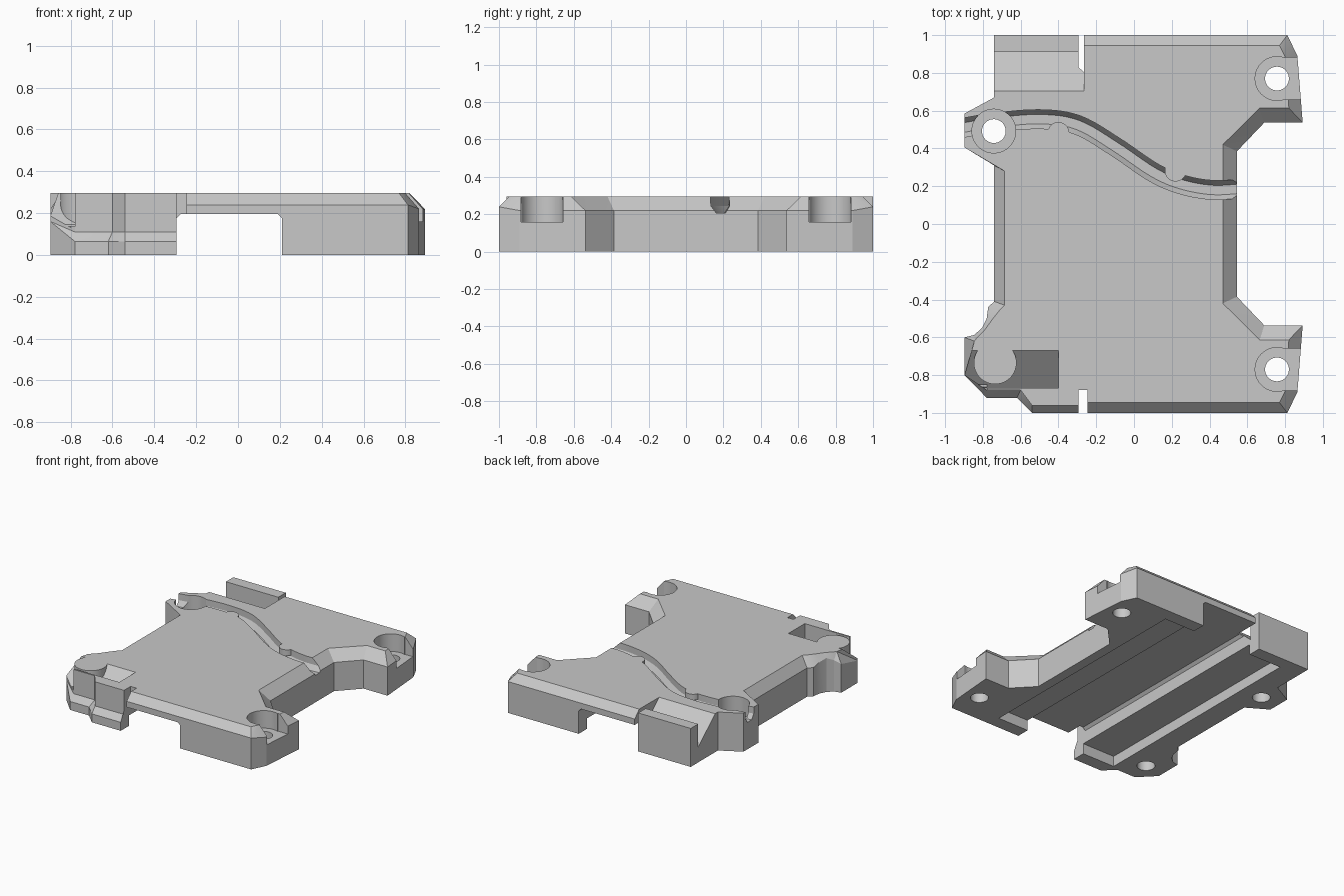
import bpy, bmesh, math
from mathutils import Vector

if "Cube" in bpy.data.objects:
    bpy.data.objects.remove(bpy.data.objects["Cube"])

TOP = 0.295
grey = bpy.data.materials.new("light grey")
grey.diffuse_color = (0.58, 0.58, 0.58, 1)
grey.use_nodes = True
grey.node_tree.nodes["Principled BSDF"].inputs["Base Color"].default_value = grey.diffuse_color


def make(name, rings):
    """Closed solid lofted through equal-length rings of points."""
    bm = bmesh.new()
    vs = [[bm.verts.new(p) for p in r] for r in rings]
    n = len(rings[0])
    bm.faces.new(vs[0])
    bm.faces.new(vs[-1])
    for a, b in zip(vs, vs[1:]):
        for i in range(n):
            j = (i + 1) % n
            bm.faces.new((a[i], a[j], b[j], b[i]))
    bmesh.ops.remove_doubles(bm, verts=bm.verts, dist=1e-5)
    bmesh.ops.triangulate(bm, faces=bm.faces)
    bmesh.ops.recalc_face_normals(bm, faces=bm.faces)
    me = bpy.data.meshes.new(name)
    bm.to_mesh(me)
    bm.free()
    ob = bpy.data.objects.new(name, me)
    bpy.context.collection.objects.link(ob)
    me.materials.append(grey)
    return ob


def cylinder(name, x, y, r, z0, z1, n=40):
    ring = [(x + r * math.cos(2 * math.pi * i / n), y + r * math.sin(2 * math.pi * i / n)) for i in range(n)]
    return make(name, [[(a, b, z) for a, b in ring] for z in (z0, z1)])


def box(name, x0, x1, y0, y1, z0, z1):
    return make(name, [[(x0, y0, z), (x1, y0, z), (x1, y1, z), (x0, y1, z)] for z in (z0, z1)])


def prism_x(name, prof, x0, x1):
    return make(name, [[(x, y, z) for y, z in prof] for x in (x0, x1)])


def cut(ob, cutter):
    m = ob.modifiers.new("cut", 'BOOLEAN')
    m.operation, m.solver, m.object = 'DIFFERENCE', 'EXACT', cutter
    bpy.context.view_layer.objects.active = ob
    bpy.ops.object.modifier_apply(modifier=m.name)
    bpy.data.objects.remove(cutter)


# outline rows: outer x, y, shoulder height, upper x, y, upper height
def wall(x, y):
    return (x, y, 0.2, x, y, TOP)


right = [(0.812, -1, 0.24, 0.77, -0.945), (0.865, -0.89, 0.22, 0.80, -0.885),
         (0.893, -0.537, 0.22, 0.82, -0.613), (0.69, -0.537, 0.22, 0.665, -0.613),
         (0.545, -0.385, 0.22, 0.47, -0.42)]
right = [r + (TOP,) for r in right]
mirrored = [(a, -b, c, d, -e, f) for a, b, c, d, e, f in reversed(right)]
outline = [(-0.245, -1, 0.24, -0.245, -0.945, TOP)] + right + mirrored
outline += [(-0.265, 1, 0.24, -0.265, 0.945, TOP)]
# back slit, back tab and left rear ear
outline += [wall(*p) for p in ((-0.265, 0.805), (-0.295, 0.83), (-0.295, 1), (-0.74, 1),
                               (-0.74, 0.67), (-0.897, 0.585), (-0.897, 0.405))]
# waist and hollow leading to the left front ear
outline += [(-0.74, 0.31, 0.22, -0.685, 0.28, TOP), (-0.74, -0.41, 0.22, -0.685, -0.43, TOP),
            (-0.772, -0.44, 0.22, -0.71, -0.455, TOP), (-0.78, -0.50, 0.24, -0.75, -0.505, TOP),
            (-0.805, -0.55, 0.26, -0.79, -0.56, TOP), (-0.845, -0.587, 0.24, -0.83, -0.60, TOP),
            (-0.897, -0.6, 0.22, -0.845, -0.62, TOP)]
# left front ear with sloped ledge, and front slit
outline += [(-0.897, -0.8, 0.16, -0.897, -0.8, 0.17), (-0.78, -0.92, 0.065, -0.78, -0.88, 0.11),
            (-0.62, -0.92, 0.065, -0.6, -0.88, 0.11), (-0.54, -1, 0.065, -0.54, -0.96, 0.11),
            (-0.295, -1, 0.065, -0.295, -0.96, 0.11), wall(-0.295, -0.88), wall(-0.245, -0.88)]

body = make("body", [[(r[0], r[1], 0) for r in outline],
                     [(r[0], r[1], r[2]) for r in outline],
                     [(r[3], r[4], r[5]) for r in outline],
                     [(r[3], r[4], TOP) for r in outline]])

# underside channel with small top chamfers, and the shallow recess beside it
channel = [(-0.295, -0.1), (0.21, -0.1), (0.21, 0.175), (0.19, 0.195), (-0.275, 0.195), (-0.295, 0.175)]
cut(body, make("channel_cutter", [[(x, y, z) for x, z in channel] for y in (-1.2, 1.2)]))
cut(body, box("recess_cutter", -0.57, 0.47, -0.9, 0.9, -0.1, 0.08))

# sloped pockets behind the front and back plates, open corner beside the front plate
cut(body, prism_x("front_pocket_cutter", [(-0.67, TOP), (-0.67, 0.4), (-0.868, 0.4), (-0.868, 0.13)], -1, -0.4))
cut(body, box("corner_cutter", -1, -0.778, -1, -0.85, 0.135, 0.5))
cut(body, prism_x("back_pocket_cutter", [(0.705, TOP), (0.705, 0.4), (0.91, 0.4), (0.91, 0.115)], -1, -0.266))

# screw seats: counterbore, side opening, through hole
for s in (-1, 1):
    y = 0.77 * s
    cut(body, cylinder("seat_cutter", 0.757, y, 0.116, 0.16, 0.5))
    cut(body, box("opening_cutter", 0.8, 1, y - 0.112, y + 0.112, 0.16, 0.5))
    cut(body, cylinder("hole_cutter", 0.757, y, 0.063, -0.1, 0.5))
cut(body, cylinder("seat_cutter", -0.742, 0.492, 0.116, 0.16, 0.5))
cut(body, cylinder("hole_cutter", -0.742, 0.492, 0.063, -0.1, 0.5))
cut(body, cylinder("blind_hole_cutter", -0.738, -0.75, 0.063, -0.1, 0.08))

# winding cable groove across the top
pts = [Vector(p) for p in ((-1.1, 0.46), (-0.95, 0.5), (-0.75, 0.535), (-0.5, 0.555), (-0.3, 0.525),
                           (-0.1, 0.41), (0.1, 0.275), (0.25, 0.21), (0.42, 0.18), (0.6, 0.19), (0.8, 0.2))]
path = []
for a, b, c, d in zip(pts, pts[1:], pts[2:], pts[3:]):
    for k in range(6):
        t = k / 6
        path.append(0.5 * (2 * b + (c - a) * t + (2 * a - 5 * b + 4 * c - d) * t * t
                           + (3 * b - a - 3 * c + d) * t ** 3))
section = [(-0.05, 0.4), (-0.05, 0.245), (-0.025, 0.207), (0.025, 0.207), (0.05, 0.245), (0.05, 0.4)]
rings = []
for i, p in enumerate(path):
    d = (path[min(i + 1, len(path) - 1)] - path[max(i - 1, 0)]).normalized()
    rings.append([(p.x - d.y * w, p.y + d.x * w, z) for w, z in section])
cut(body, make("groove_cutter", rings))

# cable retaining nubs on the groove edges, retaining boss on the left front ear
parts = [body,
         cylinder("groove_nub_left", -0.40, 0.483, 0.057, 0.25, TOP, 24),
         cylinder("groove_nub_right", 0.22, 0.282, 0.057, 0.25, TOP, 24),
         cylinder("boss", -0.735, -0.735, 0.113, 0.09, TOP)]

for ob in parts:
    bpy.ops.object.select_all(action='DESELECT')
    ob.select_set(True)
    bpy.context.view_layer.objects.active = ob
    bpy.ops.object.shade_smooth_by_angle(angle=math.radians(20))
